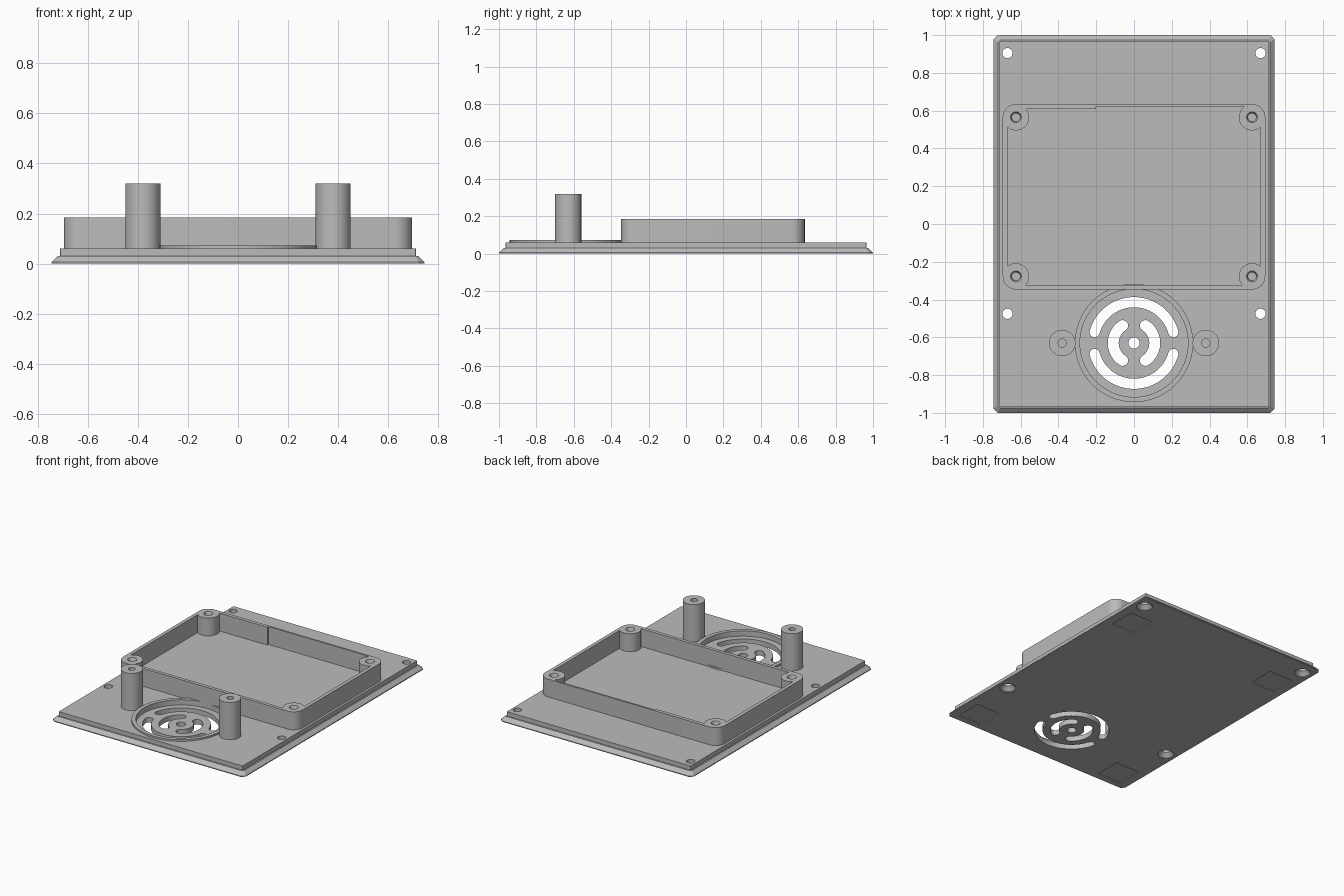
import bpy, bmesh
from math import sin, cos, pi, radians

if "Cube" in bpy.data.objects:
    bpy.data.objects.remove(bpy.data.objects["Cube"])

grey = bpy.data.materials.new("plain grey")
grey.use_nodes = True
grey.diffuse_color = (0.5, 0.5, 0.5, 1)
grey.node_tree.nodes["Principled BSDF"].inputs["Base Color"].default_value = (0.5, 0.5, 0.5, 1)


def arc(x, y, r, a0, a1, n):
    angles = [radians(a0 + (a1 - a0) * i / n) for i in range(n + 1)]
    return [(x + r * cos(a), y + r * sin(a)) for a in angles]


def circle(x, y, r, n=48):
    return arc(x, y, r, 0, 360, n)[:-1]


def rect(hx, hy, x=0, y=0):
    return [(x - hx, y - hy), (x + hx, y - hy), (x + hx, y + hy), (x - hx, y + hy)]


def chamfered(hx, hy, c):
    return [(-hx + c, -hy), (hx - c, -hy), (hx, -hy + c), (hx, hy - c),
            (hx - c, hy), (-hx + c, hy), (-hx, hy - c), (-hx, -hy + c)]


def rounded(hx, hy, y, r):
    pts = []
    for i, (sx, sy) in enumerate([(1, 1), (-1, 1), (-1, -1), (1, -1)]):
        pts += arc(sx * (hx - r), y + sy * (hy - r), r, 90 * i, 90 * i + 90, 12)
    return pts


def slot(x, y, r, half, a0, a1):
    """Curved slot outline with round ends."""
    e0, e1 = radians(a0), radians(a1)
    return (arc(x, y, r + half, a0, a1, 40)
            + arc(x + r * cos(e1), y + r * sin(e1), half, a1, a1 + 180, 10)[1:-1]
            + arc(x, y, r - half, a1, a0, 40)
            + arc(x + r * cos(e0), y + r * sin(e0), half, a0 + 180, a0 + 360, 10)[1:-1])


def loft(name, *levels):
    """Closed solid through matching outlines, each given as (points, z)."""
    bm = bmesh.new()
    rings = [[bm.verts.new((x, y, z)) for x, y in pts] for pts, z in levels]
    n = len(rings[0])
    for low, high in zip(rings, rings[1:]):
        for i in range(n):
            j = (i + 1) % n
            bm.faces.new((low[i], low[j], high[j], high[i]))
    bm.faces.new(rings[0][::-1])
    bm.faces.new(rings[-1])
    bmesh.ops.recalc_face_normals(bm, faces=bm.faces)
    mesh = bpy.data.meshes.new(name)
    bm.to_mesh(mesh)
    bm.free()
    mesh.materials.append(grey)
    ob = bpy.data.objects.new(name, mesh)
    bpy.context.collection.objects.link(ob)
    return ob


def prism(name, pts, z0, z1):
    return loft(name, (pts, z0), (pts, z1))


def cut(ob, *cutters):
    """Subtract each cutter from the part, then remove the cutter."""
    for c in cutters:
        mod = ob.modifiers.new("cut", "BOOLEAN")
        mod.operation = "DIFFERENCE"
        mod.solver = "EXACT"
        mod.object = c
        bpy.context.view_layer.update()
        dg = bpy.context.evaluated_depsgraph_get()
        mesh = bpy.data.meshes.new_from_object(ob.evaluated_get(dg))
        ob.modifiers.clear()
        ob.data = mesh
        bpy.data.objects.remove(c)


SIDES = (-1, 1)
FAN_Y = -0.63
TOP = 0.06

# Base plate with sloped edge and a stepped lip
plate = loft("base_plate",
             (chamfered(0.745, 1.0, 0.022), 0),
             (chamfered(0.745, 1.0, 0.022), 0.006),
             (chamfered(0.72, 0.974, 0.012), 0.03),
             (chamfered(0.711, 0.965, 0.002), 0.03),
             (chamfered(0.711, 0.965, 0.002), TOP))

# Round grille recess, arc slots and centre hole
cut(plate, prism("recess", circle(0, FAN_Y, 0.286, 96), 0.035, 0.1))
for start in (0, 180):
    cut(plate,
        prism("slot", slot(0, FAN_Y, 0.216, 0.027, start + 15.5, start + 164.5), -0.1, 0.2),
        prism("slot", slot(0, FAN_Y, 0.11, 0.029, start - 57, start + 57), -0.1, 0.2))
cut(plate, prism("hub", circle(0, FAN_Y, 0.03), -0.1, 0.2))

# Countersunk screw holes and shallow square foot pockets underneath
for s in SIDES:
    for y in (-0.475, 0.905):
        x = s * 0.67
        cut(plate, loft("screw", (circle(x, y, 0.053), -0.01), (circle(x, y, 0.053), 0.004),
                        (circle(x, y, 0.027), 0.03), (circle(x, y, 0.027), 0.1)))
    for y in (-0.86, 0.69):
        cut(plate, prism("foot", rect(0.093, 0.093, s * 0.59, y), -0.05, 0.006))

# Raised rim around the grille
rim = prism("grille_rim", circle(0, FAN_Y, 0.313, 96), TOP, 0.072)
cut(rim, prism("bore", circle(0, FAN_Y, 0.286, 96), 0, 0.2))

# Rectangular enclosure wall with corner bosses
bosses = [(s * 0.625, y) for s in SIDES for y in (-0.277, 0.565)]
wall = prism("enclosure_wall", rounded(0.695, 0.491, 0.144, 0.07), 0.05, 0.185)
pocket = prism("pocket", [(-0.67, -0.323), (0.67, -0.323), (0.67, 0.622),
                          (-0.2, 0.622), (-0.2, 0.61), (-0.67, 0.61)], 0, 0.3)
cut(pocket, *[prism("boss", circle(x, y, 0.0695), -0.1, 0.4) for x, y in bosses])
cut(wall, pocket)
for x, y in bosses:
    cut(wall, loft("bore", (circle(x, y, 0.021), TOP), (circle(x, y, 0.021), 0.165),
                   (circle(x, y, 0.029), 0.185), (circle(x, y, 0.029), 0.3)))

# Tall mounting posts beside the grille
posts = []
for s, side in zip(SIDES, ("right", "left")):
    post = prism(side + "_post", circle(s * 0.38, FAN_Y, 0.07), 0.05, 0.32)
    cut(post, prism("bore", circle(s * 0.38, FAN_Y, 0.022), 0.08, 0.5))
    posts.append(post)

# Smooth the round surfaces, keep the edges sharp
bpy.ops.object.select_all(action="DESELECT")
for ob in [plate, rim, wall] + posts:
    ob.select_set(True)
bpy.context.view_layer.objects.active = plate
bpy.ops.object.shade_smooth_by_angle(angle=radians(25))
